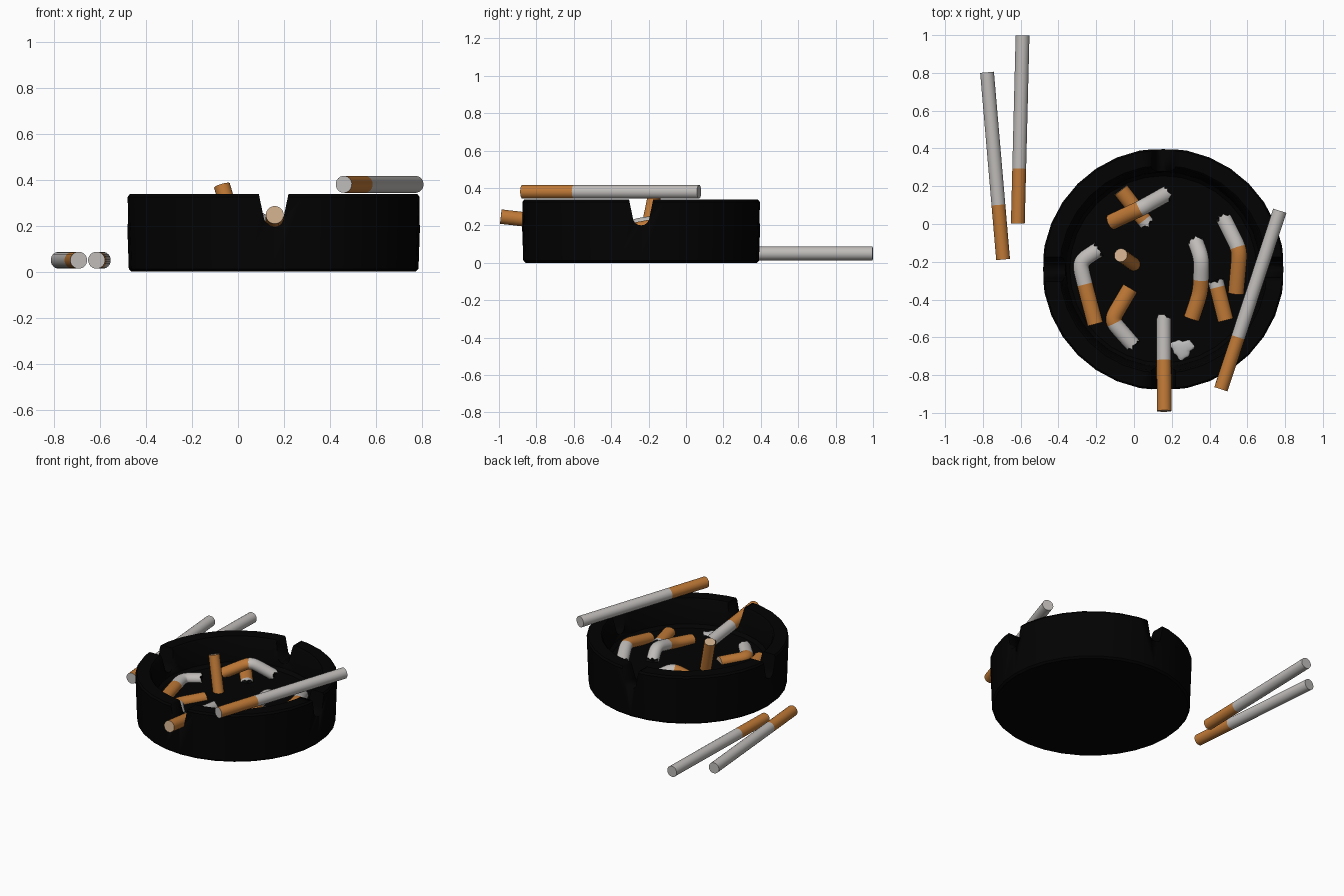
import bpy, bmesh, math, random
from mathutils import Vector

if "Cube" in bpy.data.objects:
    bpy.data.objects.remove(bpy.data.objects["Cube"])

random.seed(4)

def material(name, rgb):
    m = bpy.data.materials.new(name)
    m.diffuse_color = (*rgb, 1)
    m.use_nodes = True
    m.node_tree.nodes["Principled BSDF"].inputs["Base Color"].default_value = m.diffuse_color
    return m

BLACK = material("black_glaze", (0.0006, 0.0006, 0.0006))
FILTER = material("orange_filter", (0.52, 0.19, 0.037))
PAPER = material("white_paper", (0.52, 0.50, 0.485))
TIP = material("filter_tip_tan", (0.62, 0.42, 0.26))
CHAR = material("charred_tobacco", (0.005, 0.005, 0.005))
ASH = material("pale_ash", (0.50, 0.50, 0.50))

def finish(name, bm, mats, angle=35):
    bmesh.ops.recalc_face_normals(bm, faces=bm.faces[:])
    me = bpy.data.meshes.new(name)
    bm.to_mesh(me)
    bm.free()
    for m in mats:
        me.materials.append(m)
    ob = bpy.data.objects.new(name, me)
    bpy.context.collection.objects.link(ob)
    bpy.ops.object.select_all(action='DESELECT')
    ob.select_set(True)
    bpy.context.view_layer.objects.active = ob
    bpy.ops.object.shade_smooth_by_angle(angle=math.radians(angle))
    return ob

# Ashtray bowl: turned profile
FLOOR = 0.152
CX, CY, SIDES = 0.155, -0.24, 32
profile = [(0.618, 0), (0.630, 0.012), (0.641, 0.325), (0.632, 0.338), (0.55, 0.338),
           (0.540, 0.327), (0.515, FLOOR + 0.02), (0.495, FLOOR)]
bm = bmesh.new()
rings = []
for r, z in profile:
    rings.append([bm.verts.new((CX + r * math.cos(2 * math.pi * i / SIDES),
                                CY + r * math.sin(2 * math.pi * i / SIDES), z)) for i in range(SIDES)])
for a, b in zip(rings, rings[1:]):
    for i in range(SIDES):
        j = (i + 1) % SIDES
        bm.faces.new((a[i], a[j], b[j], b[i]))
bm.faces.new(rings[0])
bm.faces.new(rings[-1])
bowl = finish("ashtray_bowl", bm, [BLACK])

# Four rest notches: two long rounded cutters crossing the bowl
for k in range(2):
    section = [(0.073, 0.40), (0.065, 0.34)]
    section += [(0.045 * math.cos(t), 0.245 - 0.045 * math.sin(t)) for t in
                [math.pi * i / 8 for i in range(9)]]
    section += [(-0.065, 0.34), (-0.073, 0.40)]
    bm = bmesh.new()
    ends = []
    for s in (-0.8, 0.8):
        ends.append([bm.verts.new((CX + u, CY + s, z) if k == 0 else (CX + s, CY + u, z))
                     for u, z in section])
    n = len(section)
    for i in range(n):
        j = (i + 1) % n
        bm.faces.new((ends[0][i], ends[0][j], ends[1][j], ends[1][i]))
    for e in ends:
        bm.faces.new(e)
    cutter = finish("notch_cutter", bm, [BLACK])
    cutter.hide_render = True
    mod = bowl.modifiers.new("notch", 'BOOLEAN')
    mod.operation, mod.solver, mod.object = 'DIFFERENCE', 'EXACT', cutter
    bpy.context.view_layer.objects.active = bowl
    bpy.ops.object.modifier_apply(modifier=mod.name)
    bpy.data.objects.remove(cutter)

def sample(points, count, smooth):
    """Even points along a polyline, corners then relaxed."""
    pts = [Vector(p) for p in points]
    lens = [(b - a).length for a, b in zip(pts, pts[1:])]
    out = []
    for i in range(count + 1):
        d, k = sum(lens) * i / count, 0
        while k < len(lens) - 1 and d > lens[k]:
            d -= lens[k]
            k += 1
        out.append(pts[k].lerp(pts[k + 1], d / lens[k]))
    for _ in range(smooth):
        out = out[:1] + [(out[i - 1] + out[i] * 2 + out[i + 1]) / 4
                         for i in range(1, count)] + out[-1:]
    return out, sum(lens)

def cigarette(name, points, filter_len, burnt=True, r=0.037, squash=1.0):
    """Tube along a path starting at the filter end; burnt ends are ragged and charred."""
    count, sides = 48, 20
    path, length = sample(points, count, 24 if len(points) > 2 else 0)
    tangent = (path[1] - path[0]).normalized()
    u = tangent.orthogonal().normalized()
    bm = bmesh.new()
    rings = []
    for i, p in enumerate(path):
        t = (path[min(i + 1, count)] - path[max(i - 1, 0)]).normalized()
        u = tangent.rotation_difference(t) @ u
        tangent, v = t, t.cross(u)
        ring = []
        for s in range(sides):
            a = 2 * math.pi * s / sides
            off = (u * math.cos(a) + v * math.sin(a)) * r
            off.z *= squash
            if burnt and i == count:
                off += t * random.uniform(-0.010, 0.016)
            ring.append(bm.verts.new(p + off))
        rings.append(ring)
    for i in range(count):
        for s in range(sides):
            q = (s + 1) % sides
            f = bm.faces.new((rings[i][s], rings[i][q], rings[i + 1][q], rings[i + 1][s]))
            f.material_index = 0 if (i + 0.5) * length / count < filter_len else 1
    bm.faces.new(rings[0]).material_index = 2 if burnt else 1
    if burnt:
        # charred core bulging slightly from the torn paper
        core = bm.verts.new(path[-1] + tangent * 0.012)
        for s in range(sides):
            bm.faces.new((rings[-1][s], rings[-1][(s + 1) % sides], core)).material_index = 3
    else:
        bm.faces.new(rings[-1]).material_index = 1
    return finish(name, bm, [FILTER, PAPER, TIP, CHAR], 45)

# Whole cigarettes: two on the table, one across the rim
cigarette("table_cigarette_1", [(-0.693, -0.188, 0.05), (-0.778, 0.803, 0.05)], 0.285, False)
cigarette("table_cigarette_2", [(-0.615, 0.003, 0.05), (-0.59, 0.998, 0.05)], 0.285, False)
cigarette("rim_cigarette", [(0.46, -0.875, 0.38), (0.772, 0.07, 0.38)], 0.285, False)

# Half-smoked cigarette in the front notch
cigarette("notch_cigarette", [(0.16, -0.99, 0.247), (0.157, -0.495, 0.19)], 0.265, r=0.039)

# Stubbed butts, partly sunk in the floor of the bowl
Z = 0.163
butts = {
    "butt_left": ([(-0.205, -0.53, Z), (-0.25, -0.36, Z), (-0.29, -0.2, Z), (-0.195, -0.14, Z)], 0.22),
    "butt_front_left": ([(-0.02, -0.34, Z - 0.01), (-0.12, -0.51, Z - 0.01), (-0.005, -0.64, Z - 0.02)], 0.22),
    "butt_arched": ([(-0.12, 0.01, 0.165), (0.04, 0.085, 0.255), (0.165, 0.155, 0.175)], 0.19),
    "butt_under": ([(-0.07, 0.18, Z - 0.01), (0.07, 0.0, Z - 0.025)], 0.20),
    "butt_right_inner": ([(0.305, -0.50, Z), (0.352, -0.36, Z + 0.015), (0.358, -0.18, 0.22), (0.328, -0.10, Z)], 0.22),
    "butt_right_outer": ([(0.54, -0.365, Z), (0.56, -0.14, 0.205), (0.475, 0.03, Z)], 0.25),
    "butt_right_short": ([(0.485, -0.51, Z), (0.435, -0.31, Z)], 0.18),
}
for name, (pts, flen) in butts.items():
    cigarette(name, pts, flen, r=0.042, squash=0.85)
cigarette("butt_upright", [(-0.07, -0.165, 0.375), (0.005, -0.218, 0.12)], 0.30, r=0.036)

# Small ash heap, an irregular flattened mound
bm = bmesh.new()
bmesh.ops.create_icosphere(bm, subdivisions=3, radius=1)
for vert in bm.verts:
    a = math.atan2(vert.co.y, vert.co.x)
    k = 1 + 0.18 * math.sin(3 * a) + 0.10 * math.sin(7 * a + 1)
    vert.co = Vector((0.255 + vert.co.x * 0.058 * k, -0.66 + vert.co.y * 0.05 * k,
                      FLOOR + vert.co.z * 0.012))
finish("ash_heap", bm, [ASH], 60)
